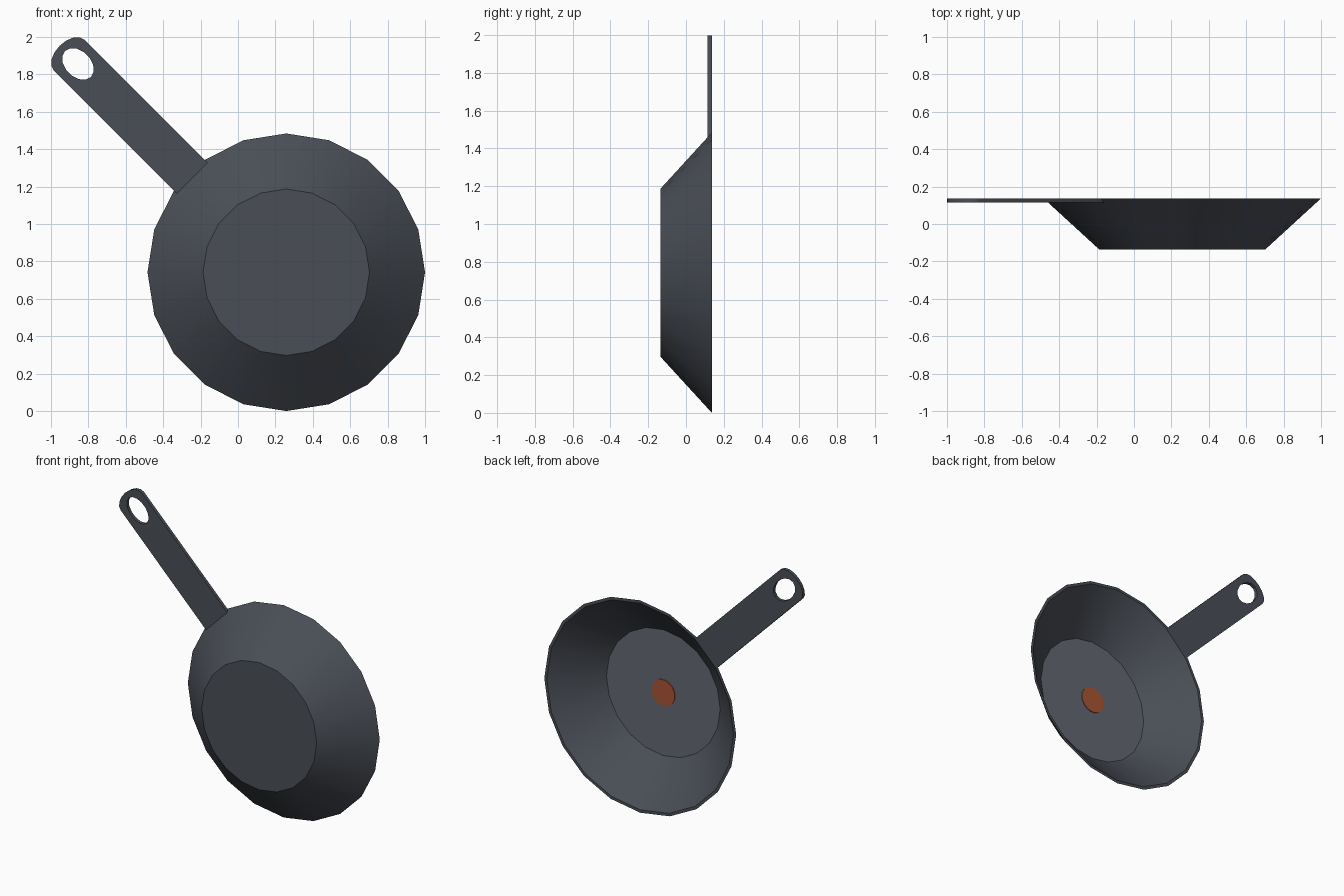
import bpy, bmesh, math

if "Cube" in bpy.data.objects:
    bpy.data.objects.remove(bpy.data.objects["Cube"])

CX, CZ = 0.258, 0.742      # pan centre in the front view
SIDES = 20


def material(name, rgb):
    m = bpy.data.materials.new(name)
    m.diffuse_color = (*rgb, 1)
    m.use_nodes = True
    m.node_tree.nodes["Principled BSDF"].inputs["Base Color"].default_value = m.diffuse_color
    return m


iron = material("dark iron", (0.068, 0.077, 0.094))
coating = material("grey coating", (0.125, 0.14, 0.168))
orange = material("orange spot", (0.39, 0.088, 0.034))


def finish(bm, name, mats):
    bmesh.ops.recalc_face_normals(bm, faces=bm.faces)
    me = bpy.data.meshes.new(name)
    bm.to_mesh(me)
    bm.free()
    ob = bpy.data.objects.new(name, me)
    bpy.context.collection.objects.link(ob)
    for m in mats:
        me.materials.append(m)
    bpy.ops.object.select_all(action='DESELECT')
    ob.select_set(True)
    bpy.context.view_layer.objects.active = ob
    bpy.ops.object.shade_smooth_by_angle(angle=math.radians(30))
    return ob


def lathe(profile, sides):
    """Spin (radius, y) points around the pan axis and cap both ends."""
    bm = bmesh.new()
    rings = []
    for r, y in profile:
        rings.append([bm.verts.new((CX + r * math.cos(math.tau * i / sides), y,
                                    CZ + r * math.sin(math.tau * i / sides)))
                      for i in range(sides)])
    for a, b in zip(rings, rings[1:]):
        for i in range(sides):
            j = (i + 1) % sides
            bm.faces.new((a[i], a[j], b[j], b[i]))
    bm.faces.new(rings[0])
    floor = bm.faces.new(rings[-1])
    return bm, floor


# pan bowl: outer base, rim, inner floor in lighter coating
bm, floor = lathe([(0.445, -0.135), (0.742, 0.137), (0.722, 0.137), (0.44, -0.118)], SIDES)
floor.material_index = 1
finish(bm, "pan_bowl", [iron, coating])

# round heat spot on the floor
bm, _ = lathe([(0.092, -0.120), (0.092, -0.113)], 18)
finish(bm, "heat_spot", [orange])

# handle: flat bar with rounded end and oval hanging hole
S = math.sqrt(0.5)
HALF = 0.742 * math.sin(math.pi / SIDES)


def at(u, v, y):
    """u along the handle from the pan centre, v across it."""
    return (CX - u * S + v * S, y, CZ + u * S + v * S)


def oval(u0, a, b, start, end, steps):
    return [(u0 + a * math.cos(t), b * math.sin(t))
            for t in (start + (end - start) * i / steps for i in range(steps + 1))]


outline = [(0.712, -HALF)] + oval(1.643, 0.07, HALF, -math.pi / 2, math.pi / 2, 8) + [(0.712, HALF)]
hole = oval(1.575, 0.098, 0.069, 0, math.tau, 14)[:-1]

bm = bmesh.new()
edges = []
for loop in (outline, hole):
    vs = [bm.verts.new(at(u, v, 0.114)) for u, v in loop]
    edges += [bm.edges.new((vs[i], vs[(i + 1) % len(vs)])) for i in range(len(vs))]
bmesh.ops.triangle_fill(bm, edges=edges, use_beauty=True, use_dissolve=False)
ret = bmesh.ops.extrude_face_region(bm, geom=bm.faces[:], use_keep_orig=True)
top = [g for g in ret["geom"] if isinstance(g, bmesh.types.BMVert)]
bmesh.ops.translate(bm, verts=top, vec=(0, 0.023, 0))
finish(bm, "handle", [iron])
